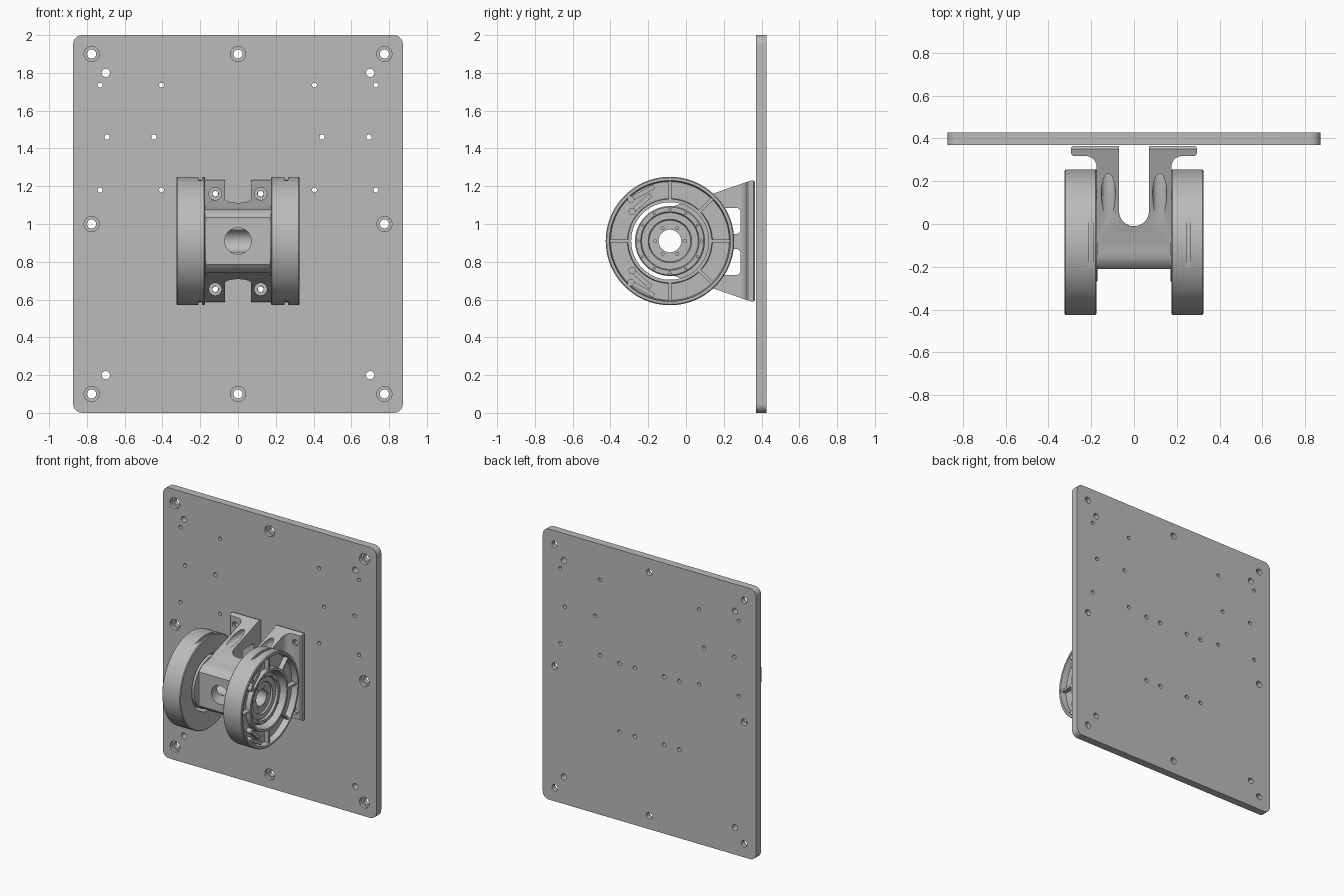
import bpy, bmesh
from math import sin, cos, pi, radians
from mathutils import Vector, Matrix

if "Cube" in bpy.data.objects:
    bpy.data.objects.remove(bpy.data.objects["Cube"])

grey = bpy.data.materials.new("machined grey")
grey.use_nodes = True
grey.diffuse_color = (0.5, 0.5, 0.5, 1)
grey.node_tree.nodes["Principled BSDF"].inputs["Base Color"].default_value = (0.5, 0.5, 0.5, 1)

AXLE = (-0.085, 0.91)          # y, z of the axle
parts = []


def place(axis, u, v, t):
    """Point with t along the axis and u, v across it."""
    return {"X": Vector((t, u, v)), "Y": Vector((u, t, v)), "Z": Vector((u, v, t))}[axis]


def lathe(bm, profile, axis, centre, n=32, closed=False):
    """Turn (radius, along) pairs about an axis through centre."""
    rings = []
    for r, t in profile:
        rings.append([bm.verts.new(place(axis, centre[0] + r * cos(2 * pi * i / n),
                                         centre[1] + r * sin(2 * pi * i / n), t)) for i in range(n)])
    pairs = list(zip(rings, rings[1:]))
    if closed:
        pairs.append((rings[-1], rings[0]))
    else:
        bm.faces.new(rings[0])
        bm.faces.new(rings[-1])
    for a, b in pairs:
        for i in range(n):
            j = (i + 1) % n
            bm.faces.new((a[i], a[j], b[j], b[i]))


def cylinder(bm, axis, centre, r, lo, hi, n=32):
    lathe(bm, [(r, lo), (r, hi)], axis, centre, n)


def prism(bm, points, axis, lo, hi):
    a = [bm.verts.new(place(axis, u, v, lo)) for u, v in points]
    b = [bm.verts.new(place(axis, u, v, hi)) for u, v in points]
    bm.faces.new(a)
    bm.faces.new(b)
    for i in range(len(a)):
        j = (i + 1) % len(a)
        bm.faces.new((a[i], a[j], b[j], b[i]))


def rounded(u0, u1, v0, v1, r, n=8):
    """Rounded rectangle outline."""
    corners = [(u1 - r, v1 - r), (u0 + r, v1 - r), (u0 + r, v0 + r), (u1 - r, v0 + r)]
    return [(cu + r * cos(pi / 2 * (k + i / n)), cv + r * sin(pi / 2 * (k + i / n)))
            for k, (cu, cv) in enumerate(corners) for i in range(n + 1)]


def make(name, bm, keep=True):
    bmesh.ops.recalc_face_normals(bm, faces=bm.faces)
    mesh = bpy.data.meshes.new(name)
    bm.to_mesh(mesh)
    bm.free()
    ob = bpy.data.objects.new(name, mesh)
    bpy.context.collection.objects.link(ob)
    if keep:
        mesh.materials.append(grey)
        parts.append(ob)
    return ob


def carve(ob, bm, operation="DIFFERENCE"):
    """Apply a boolean with the given cutter geometry."""
    cutter = make("cutter", bm, keep=False)
    cutter.hide_render = True
    mod = ob.modifiers.new("carve", "BOOLEAN")
    mod.object, mod.operation, mod.solver = cutter, operation, "EXACT"
    bpy.context.view_layer.update()
    mesh = bpy.data.meshes.new_from_object(ob.evaluated_get(bpy.context.evaluated_depsgraph_get()))
    ob.modifiers.clear()
    ob.data = mesh
    mesh.materials.clear()
    mesh.materials.append(grey)
    bpy.data.objects.remove(cutter)


# Mounting plate with rounded corners and softened edges
bm = bmesh.new()
prism(bm, rounded(-0.873, 0.873, 0, 2, 0.05), "Y", 0.37, 0.427)
plate = make("mounting_plate", bm)

# Plate holes: counterbored edge holes, dowel holes and small threaded holes
bm = bmesh.new()
for x, z in [(x, z) for x in (-0.775, 0, 0.775) for z in (0.1, 1, 1.9) if x or z != 1]:
    lathe(bm, [(0.04, 0.36), (0.04, 0.395), (0.024, 0.395), (0.024, 0.44)], "Y", (x, z))
half_holes = [(0.7, 0.2, 0.022), (0.7, 1.8, 0.022),
              (0.73, 1.735, 0.013), (0.405, 1.735, 0.013),
              (0.73, 1.18, 0.013), (0.405, 1.18, 0.013),
              (0.693, 1.46, 0.014), (0.445, 1.46, 0.014)]
bolt_spots = [(x, z) for x in (0.12, 0.245) for z in (0.655, 1.16)]
half_holes += [(x, z, 0.015) for x, z in bolt_spots]
for x, z, r in half_holes:
    for s in (-1, 1):
        cylinder(bm, "Y", (s * x, z), r, 0.36, 0.44, 20)
carve(plate, bm)

# Forked bracket: plan outline with U slot and flanged feet
half = [(0.07 * sin(pi / 2 * i / 12), 0.06 - 0.07 * cos(pi / 2 * i / 12)) for i in range(13)]
half += [(0.07, 0.366), (0.285, 0.366), (0.294, 0.357), (0.294, 0.327), (0.285, 0.318)]
half += [(0.225 - 0.05 * sin(pi / 2 * i / 6), 0.268 + 0.05 * cos(pi / 2 * i / 6)) for i in range(7)]
half += [(0.175, -0.211)]
bm = bmesh.new()
prism(bm, half + [(-x, y) for x, y in half[:0:-1]], "Z", 0.4, 1.4)
bracket = make("forked_bracket", bm)

# Side outline: blunt nose widening toward the feet
upper = [(-0.21, 0.125)]
upper += [(-0.13 - 0.08 * cos(a), 0.105 + 0.065 * sin(a)) for a in (radians(d) for d in (30, 50, 70, 90))]
upper += [(-0.085, 0.178), (0.14, 0.25), (0.35, 0.322), (0.366, 0.315)]
bm = bmesh.new()
prism(bm, [(y, AXLE[1] + h) for y, h in upper] + [(y, AXLE[1] - h) for y, h in upper[::-1]],
      "X", -0.4, 0.4)
carve(bracket, bm, "INTERSECT")

# Bracket windows and bolt bores
bm = bmesh.new()
for z0, z1 in ((0.73, 0.868), (0.947, 1.085)):
    prism(bm, rounded(0.15, 0.288, z0, z1, 0.022), "X", -0.4, 0.4)
carve(bracket, bm)
bm = bmesh.new()
for x, z in bolt_spots:
    for s in (-1, 1):
        bore = 0.033 if x < 0.2 else 0.024
        lathe(bm, [(bore, -0.05 if x < 0.2 else 0.3), (bore, 0.335), (0.016, 0.335), (0.016, 0.4)],
              "Y", (s * x, z), 24)
carve(bracket, bm)

# Axle bore and front access hole
bm = bmesh.new()
cylinder(bm, "X", AXLE, 0.06, -0.3, 0.3, 48)
carve(bracket, bm)
bm = bmesh.new()
cylinder(bm, "Y", (0, AXLE[1]), 0.07, -0.3, -0.1, 48)
carve(bracket, bm)

rim_profile = [(0.335, 0.175), (0.34, 0.18), (0.34, 0.32), (0.335, 0.325), (0.32, 0.325),
               (0.314, 0.28), (0.225, 0.28), (0.222, 0.315), (0.205, 0.315), (0.205, 0.175)]
hub_profile = [(0.06, 0.17), (0.185, 0.17), (0.185, 0.272), (0.179, 0.278), (0.155, 0.278),
               (0.15, 0.262), (0.115, 0.262), (0.11, 0.25), (0.06, 0.25)]

for s, side, slot_x in ((1, "left", 0.255), (-1, "right", 0.2)):
    def flip(profile):
        return [(r, s * t) for r, t in profile]

    # Round housing with cable slots in its outer wall
    bm = bmesh.new()
    lathe(bm, flip(rim_profile), "X", AXLE, 96, closed=True)
    housing = make(side + "_housing", bm)
    bm = bmesh.new()
    for up in (-1, 1):
        spot = Matrix.Translation((s * slot_x, AXLE[0] - 0.01, AXLE[1] + up * 0.4))
        bmesh.ops.create_cube(bm, size=1, matrix=spot @ Matrix.Diagonal((0.02, 0.5, 0.16, 1)))
    carve(housing, bm)

    # Radial ribs in the recessed face
    bm = bmesh.new()
    for k in (0, 1, 2, 4, 6, 7):
        m = (Matrix.Translation((s * 0.292, *AXLE)) @ Matrix.Rotation(k * pi / 4, 4, "X")
             @ Matrix.Translation((0, 0.268, 0)) @ Matrix.Diagonal((0.046, 0.1, 0.016, 1)))
        bmesh.ops.create_cube(bm, size=1, matrix=m)
    make(side + "_ribs", bm)

    # Slanted cable clamps with round screw heads
    bm = bmesh.new()
    for up in (-1, 1):
        for y0, h0, y1, h1 in ((-0.292, 0.22, -0.17, 0.288), (-0.285, 0.157, -0.185, 0.245)):
            a, b = Vector((y0, AXLE[1] + up * h0)), Vector((y1, AXLE[1] + up * h1))
            d = (b - a).normalized()
            n = Vector((-d.y, d.x)) * 0.012
            prism(bm, [tuple(p) for p in (a + n, b + n, b - n, a - n)], "X", s * 0.275, s * 0.31)
            cylinder(bm, "X", a, 0.019, s * 0.275, s * 0.318, 20)
    make(side + "_cable_clamps", bm)

    # Stepped hub with bolt holes and studs
    bm = bmesh.new()
    lathe(bm, flip(hub_profile), "X", AXLE, 72, closed=True)
    hub = make(side + "_hub", bm)
    holes, studs = bmesh.new(), bmesh.new()
    for k in range(6):
        spot = (AXLE[0] + 0.078 * cos(k * pi / 3), AXLE[1] + 0.078 * sin(k * pi / 3))
        cylinder(holes, "X", spot, 0.008, s * 0.22, s * 0.3, 12)
    for k in range(12):
        spot = (AXLE[0] + 0.167 * cos(k * pi / 6), AXLE[1] + 0.167 * sin(k * pi / 6))
        cylinder(studs, "X", spot, 0.008, s * 0.27, s * 0.286, 12)
    carve(hub, holes)
    make(side + "_hub_studs", studs)

# Smooth the round walls, keep machined edges sharp
bpy.ops.object.select_all(action="DESELECT")
for ob in parts:
    ob.select_set(True)
bpy.context.view_layer.objects.active = parts[0]
bpy.ops.object.shade_smooth_by_angle(angle=radians(30))
